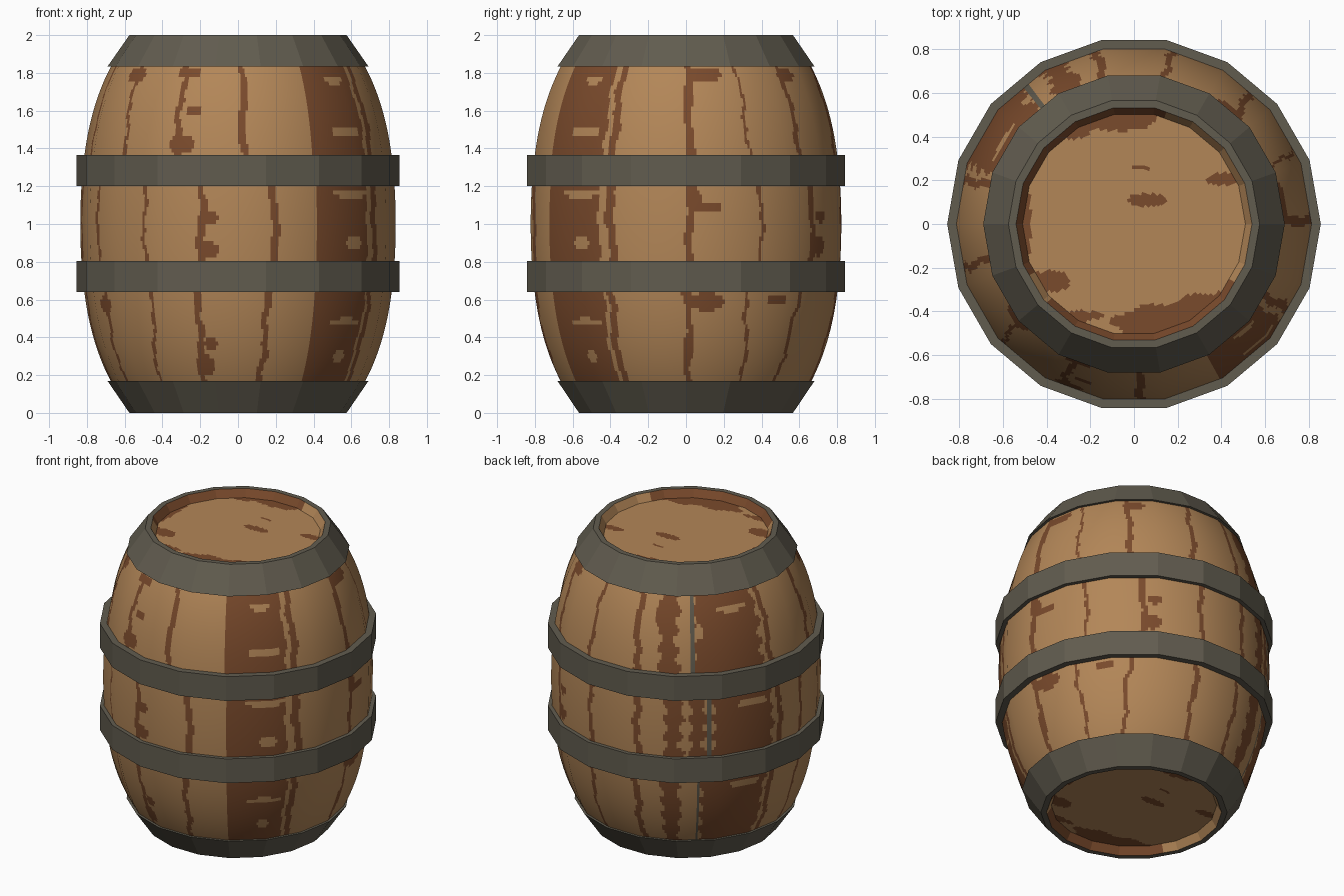
import bpy, bmesh, math

if "Cube" in bpy.data.objects:
    bpy.data.objects.remove(bpy.data.objects["Cube"])

SIDES = 18


def material(name, rgb):
    m = bpy.data.materials.new(name)
    m.diffuse_color = (*rgb, 1)
    m.use_nodes = True
    m.node_tree.nodes["Principled BSDF"].inputs["Base Color"].default_value = m.diffuse_color
    return m


TAN = material("light oak", (0.45, 0.24, 0.097))
BROWN = material("dark oak", (0.195, 0.069, 0.025))
GREY = material("iron", (0.120, 0.107, 0.078))


def polygon_point(r, az, z):
    """Point on an 18-sided ring whose corners have radius r."""
    step = 360 / SIDES
    local = math.radians(az % step - step / 2)
    k = r * math.cos(math.radians(step / 2)) / math.cos(local)
    a = math.radians(az)
    return (k * math.cos(a), k * math.sin(a), z)


def make_object(name, verts, faces, mats, indices=None):
    me = bpy.data.meshes.new(name)
    me.from_pydata(verts, [], faces)
    for m in mats:
        me.materials.append(m)
    if indices:
        me.polygons.foreach_set("material_index", indices)
    me.update()
    ob = bpy.data.objects.new(name, me)
    bpy.context.collection.objects.link(ob)
    return ob


# ---- Stave colouring: each band between hoops has seams, dark spots, light spots
# seams: (azimuth at bottom, azimuth at top, half width)
# spots: (azimuth, z, half size in degrees, half size in z)
UPPER = dict(
    z=(1.3, 2.0),
    seams=[(1, 1, 1.6), (25, 22, 0.7), (49, 46, 1.3), (77, 79, 1.2), (103, 101, 1.5),
           (166, 164, 1.5), (195, 193, 1.3), (222, 220, 0.8), (246, 246, 1.4), (272, 272, 1.4), (331, 331, 1.6)],
    dark=[(8, 1.79, 8, 0.04), (50, 1.79, 6, 0.03), (248, 1.42, 5, 0.05), (252, 1.60, 3, 0.025),
          (248, 1.80, 5, 0.03), (219, 1.79, 6, 0.04), (115, 1.72, 5, 0.10)],
    light=[(317, 1.49, 8, 0.022), (316, 1.76, 5, 0.02), (148, 1.74, 8, 0.02), (131, 1.62, 2, 0.05)],
    patches=[(299, 327), (129, 161), (113, 121)], sliver=127.7)
MIDDLE = dict(
    z=(0.72, 1.3),
    seams=[(1, 2, 1.4), (29, 29, 0.7), (54, 54, 1.4), (80, 80, 1.2), (104, 103, 1.4), (170, 169, 1.5),
           (183, 184, 1.2), (206, 206, 0.8), (233, 233, 0.8), (256, 257, 1.4), (284, 283, 1.4), (332, 330, 1.8)],
    dark=[(259, 0.86, 4, 0.045), (260, 1.03, 3, 0.03), (58, 0.88, 4, 0.05), (59, 1.04, 3, 0.03),
          (8, 1.09, 6, 0.02), (3, 1.13, 3, 0.06)],
    light=[(317, 1.16, 9, 0.022), (318, 0.90, 4, 0.03), (155, 1.13, 8, 0.02)],
    patches=[(300, 326), (137, 165), (127, 133), (116, 123)], sliver=135)
LOWER = dict(
    z=(0.0, 0.72),
    seams=[(1, 1, 1.5), (27, 23, 0.7), (43, 49, 1.0), (77, 79, 1.2), (103, 102, 1.4), (166, 166, 1.5),
           (183, 184, 1.2), (206, 210, 1.0), (230, 237, 0.8), (254, 255, 1.4), (279, 282, 1.3), (331, 330, 1.6)],
    dark=[(256, 0.25, 4, 0.06), (259, 0.37, 3, 0.03), (8, 0.59, 7, 0.05), (208, 0.57, 4, 0.05), (37, 0.6, 4, 0.03)],
    light=[(317, 0.48, 8, 0.022), (317, 0.3, 3, 0.04), (152, 0.58, 8, 0.02)],
    patches=[(300, 327), (132, 162), (114, 122)], sliver=130.5)


def in_spot(a, b, spots):
    return any(((a - x) / rx) ** 2 + ((b - y) / ry) ** 2 < 1 for x, y, rx, ry in spots)


def stave_colour(az, z):
    band = UPPER if z > 1.3 else MIDDLE if z > 0.72 else LOWER
    z0, z1 = band["z"]
    t = (z - z0) / (z1 - z0)
    wob = 0.7 * math.sin(19 * z + az * 0.05) + 0.4 * math.sin(47 * z)
    if abs(az - band["sliver"]) < 0.8:
        return 2
    if in_spot(az, z, band["light"]):
        return 0
    for k, (a, b) in enumerate(band["patches"]):
        ragged = 0 if k == 0 else 1.5 * math.sin(55 * z)
        if a - ragged < az < b + wob + 0.8 * ragged:
            return 1
    for a, b, w in band["seams"]:
        d = az - (a + (b - a) * t) - wob
        if abs((d + 180) % 360 - 180) < w:
            return 1
    return 1 if in_spot(az, z, band["dark"]) else 0


# ---- Barrel body: bulging 18-sided shell, smooth shaded
COLS, ROWS = 360, 90


def body_radius(z):
    d = abs(z - 1)
    return 0.54 if d > 0.999 else 0.835 - 0.15 * d ** 2 - 0.12 * d ** 4


verts, normals, faces, idx = [], [], [], []
for j in range(ROWS + 1):
    z = 2 * j / ROWS
    d = z - 1
    slope = 0.30 * d + 0.48 * d ** 3
    for i in range(COLS):
        verts.append(polygon_point(body_radius(z), i, z))
        a, n = math.radians(i), math.hypot(1, slope)
        normals.append((math.cos(a) / n, math.sin(a) / n, slope / n))
for j in range(ROWS):
    for i in range(COLS):
        k = (i + 1) % COLS
        faces.append((j * COLS + i, j * COLS + k, (j + 1) * COLS + k, (j + 1) * COLS + i))
        idx.append(stave_colour(i + 0.5, 2 * (j + 0.5) / ROWS))
body = make_object("barrel_staves", verts, faces, (TAN, BROWN, GREY), idx)
body.data.polygons.foreach_set("use_smooth", [True] * len(faces))
body.data.normals_split_custom_set_from_vertices(normals)


# ---- Recessed lids with a sloping rim
def lid_colour(x, y):
    r, az = math.hypot(x, y), math.degrees(math.atan2(y, x)) % 360
    if r > 0.505:
        return 1 if 75 < az < 330 and not 205 < az < 222 else 0
    knots = [(0.06, 0.11, 0.09, 0.03), (0.03, 0.255, 0.04, 0.012), (0.41, 0.205, 0.08, 0.03),
             (-0.38, -0.26, 0.09, 0.05), (-0.08, 0.48, 0.18, 0.055), (-0.30, 0.43, 0.10, 0.04),
             (-0.27, -0.42, 0.13, 0.025), (-0.50, 0.0, 0.03, 0.22)]
    if in_spot(x, y, knots):
        return 1
    return int(x > -0.08 + 0.03 * math.sin(60 * y) and y < -0.39 + 0.22 * x + 0.012 * math.sin(30 * x))


def make_lid(name, top):
    radii = [0.54, 0.51] + [0.51 * (1 - k / 30) for k in range(1, 30)]
    n = 180
    verts, faces, idx = [], [], []
    for k, r in enumerate(radii):
        depth = 0 if k == 0 else 0.05
        verts += [polygon_point(r, i * 360 / n, 2 - depth if top else depth) for i in range(n)]
    verts.append((0, 0, 1.95 if top else 0.05))
    for k in range(len(radii)):
        for i in range(n):
            j = (i + 1) % n
            if k + 1 < len(radii):
                f = (k * n + i, k * n + j, (k + 1) * n + j, (k + 1) * n + i)
            else:
                f = (k * n + i, k * n + j, len(verts) - 1)
            cx = sum(verts[v][0] for v in f) / len(f)
            cy = sum(verts[v][1] for v in f) / len(f)
            faces.append(f if top else f[::-1])
            idx.append(lid_colour(cx if top else -cx, cy))
    make_object(name, verts, faces, (TAN, BROWN), idx)


make_lid("top_lid", True)
make_lid("bottom_lid", False)


# ---- Iron hoops: closed four-point profile swept round 18 sides
def make_hoop(name, profile):
    verts = [polygon_point(r, s * 360 / SIDES, z) for s in range(SIDES) for r, z in profile]
    faces = []
    for s in range(SIDES):
        a, b = s * 4, (s + 1) % SIDES * 4
        for p in range(4):
            q = (p + 1) % 4
            faces.append((a + p, b + p, b + q, a + q))
    ob = make_object(name, verts, faces, (GREY,))
    bm = bmesh.new()
    bm.from_mesh(ob.data)
    bmesh.ops.recalc_face_normals(bm, faces=bm.faces)
    bm.to_mesh(ob.data)
    bm.free()


make_hoop("upper_hoop", [(0.80, 1.20), (0.855, 1.20), (0.855, 1.365), (0.80, 1.365)])
make_hoop("lower_hoop", [(0.80, 0.64), (0.855, 0.64), (0.855, 0.805), (0.80, 0.805)])
make_hoop("top_hoop", [(0.655, 1.835), (0.69, 1.835), (0.575, 2.0), (0.54, 2.0)])
make_hoop("bottom_hoop", [(0.54, 0.0), (0.575, 0.0), (0.69, 0.168), (0.655, 0.168)])
